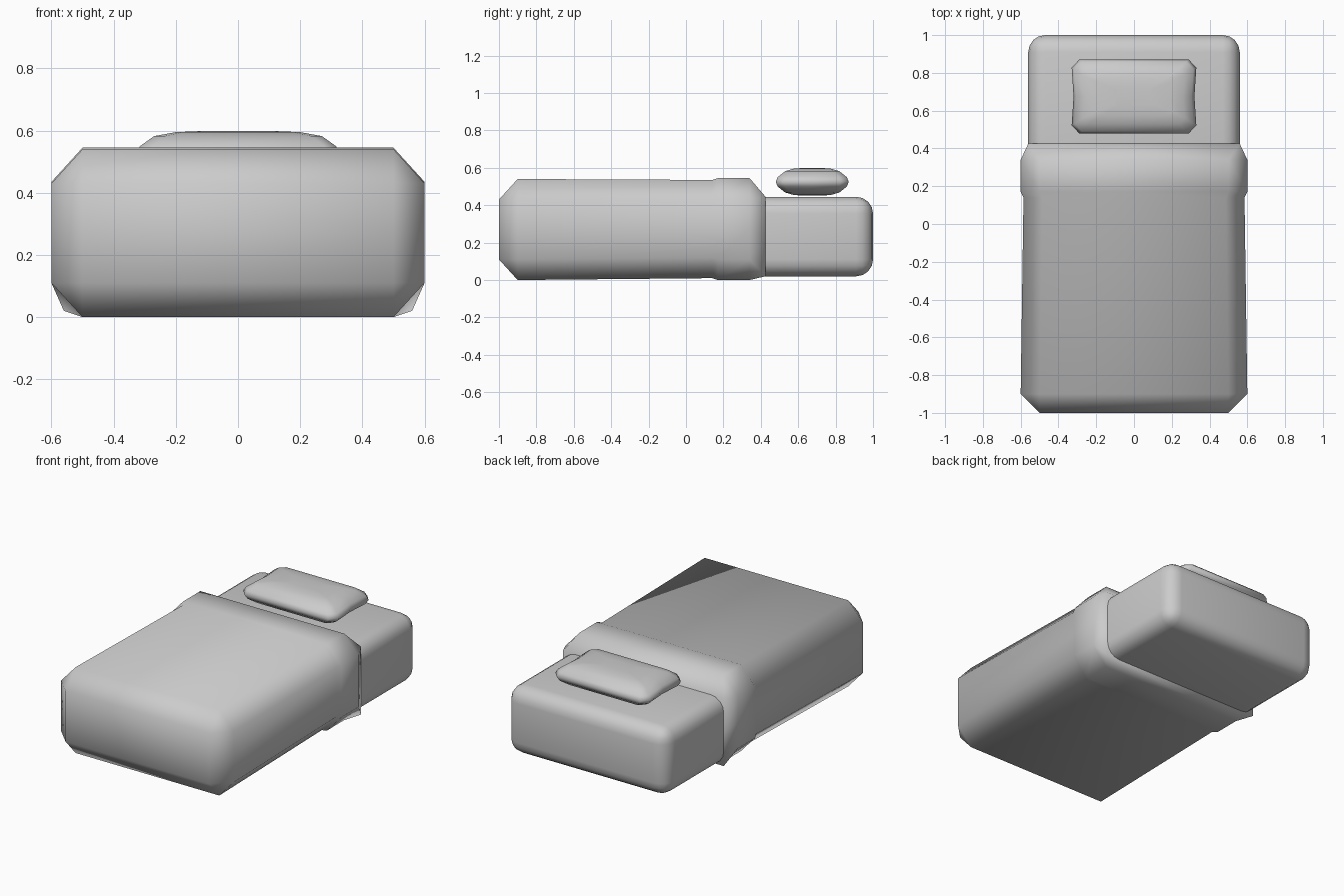
import bpy
import bmesh
from mathutils import Vector

if "Cube" in bpy.data.objects:
    bpy.data.objects.remove(bpy.data.objects["Cube"], do_unlink=True)

# One plain grey for the whole bed
grey = bpy.data.materials.new("soft_grey")
grey.use_nodes = True
colour = (0.6, 0.6, 0.6, 1)
grey.diffuse_color = colour
grey.node_tree.nodes["Principled BSDF"].inputs["Base Color"].default_value = colour


def finish(name, bm):
    bmesh.ops.remove_doubles(bm, verts=bm.verts, dist=0.0005)
    bmesh.ops.recalc_face_normals(bm, faces=bm.faces)
    for face in bm.faces:
        face.smooth = True
    mesh = bpy.data.meshes.new(name)
    bm.to_mesh(mesh)
    bm.free()
    mesh.materials.append(grey)
    obj = bpy.data.objects.new(name, mesh)
    bpy.context.collection.objects.link(obj)
    return obj


def cut_rectangle(a, b, ca, cb, waist=0.0):
    """Rectangle with cut corners; waist pulls in the middle of both sides."""
    half = [(a - ca, -b), (a, cb - b), (a - waist, 0), (a, b - cb), (a - ca, b)]
    return half + [(-u, -v) for u, v in half]


def loft(name, rings):
    bm = bmesh.new()
    loops = [[bm.verts.new(p) for p in ring] for ring in rings]
    for lower, upper in zip(loops, loops[1:]):
        for i in range(len(lower)):
            j = (i + 1) % len(lower)
            bm.faces.new((lower[i], lower[j], upper[j], upper[i]))
    bm.faces.new(loops[0])
    bm.faces.new(loops[-1])
    return finish(name, bm)


# Mattress with rounded edges
bm = bmesh.new()
bmesh.ops.create_cube(bm, size=1)
for v in bm.verts:
    v.co = Vector((v.co.x * 1.12, v.co.y * 0.9 + 0.55, v.co.z * 0.425 + 0.2325))
bmesh.ops.bevel(bm, geom=bm.edges[:], offset=0.09, segments=4,
                profile=0.5, affect='EDGES')
finish("mattress", bm)

# Blanket: y, half width, bottom, top, corner cut
sections = [
    (-1.0, 0.5, 0.11, 0.43, 0),
    (-0.9, 0.6, 0, 0.54, 0.1),
    (0.14, 0.585, 0.01, 0.535, 0.1),
    (0.17, 0.6, 0, 0.545, 0.1),
    (0.34, 0.6, 0, 0.545, 0.1),
    (0.425, 0.56, 0.02, 0.445, 0),
]
loft("blanket", [
    [(x, y, z + (low + top) / 2)
     for x, z in cut_rectangle(w, (top - low) / 2, cut, cut * 1.1)]
    for y, w, low, top, cut in sections])

# Pillow: height above its middle, half width, half depth
upper = [(0, 0.33, 0.195), (0.025, 0.315, 0.185), (0.057, 0.27, 0.145),
         (0.07, 0.2, 0.1), (0.074, 0.1, 0.05)]
layers = [(-h, w, d) for h, w, d in upper[:0:-1]] + upper
loft("pillow", [
    [(x, y + 0.675, h + 0.525)
     for x, y in cut_rectangle(w, d, w * 0.12, d * 0.22, 0.01)]
    for h, w, d in layers])
